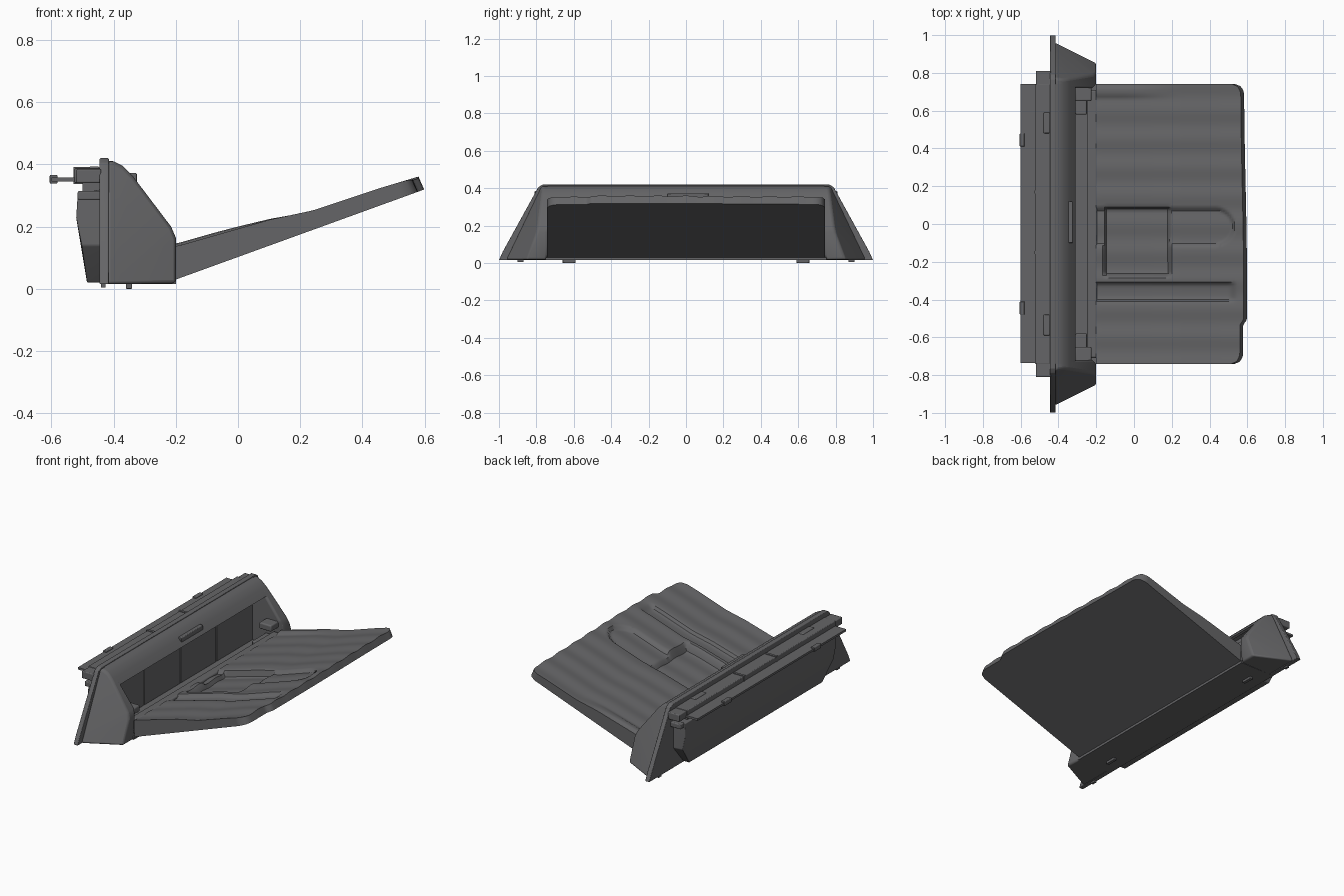
import bpy, bmesh, math

cube = bpy.data.objects.get("Cube")
if cube:
    bpy.data.objects.remove(cube, do_unlink=True)

grey = bpy.data.materials.new("charcoal plastic")
grey.use_nodes = True
COLOUR = (0.13, 0.13, 0.135, 1)
grey.diffuse_color = COLOUR
grey.node_tree.nodes["Principled BSDF"].inputs["Base Color"].default_value = COLOUR


def finish(name, bm, bevel=0.0, smooth=True):
    bmesh.ops.recalc_face_normals(bm, faces=bm.faces)
    mesh = bpy.data.meshes.new(name)
    bm.to_mesh(mesh)
    bm.free()
    mesh.materials.append(grey)
    ob = bpy.data.objects.new(name, mesh)
    bpy.context.collection.objects.link(ob)
    if bevel:
        mod = ob.modifiers.new("soft edges", 'BEVEL')
        mod.width, mod.segments = bevel, 3
        mod.limit_method, mod.angle_limit = 'ANGLE', math.radians(30)
    if smooth:
        bpy.ops.object.select_all(action='DESELECT')
        ob.select_set(True)
        bpy.context.view_layer.objects.active = ob
        bpy.ops.object.shade_smooth_by_angle(angle=math.radians(35))
    return ob


def hull(name, points, bevel=0.0):
    bm = bmesh.new()
    for p in points:
        bm.verts.new(p)
    bmesh.ops.convex_hull(bm, input=bm.verts)
    bmesh.ops.dissolve_limit(bm, angle_limit=0.02, verts=bm.verts, edges=bm.edges)
    return finish(name, bm, bevel)


def box(name, x, y, z, bevel=0.0):
    return hull(name, [(a, b, c) for a in x for b in y for c in z], bevel)


def extrude_y(name, profile, half, bevel=0.0):
    bm = bmesh.new()
    face = bm.faces.new([bm.verts.new((x, -half, z)) for x, z in profile])
    out = bmesh.ops.extrude_face_region(bm, geom=[face])
    verts = [v for v in out["geom"] if isinstance(v, bmesh.types.BMVert)]
    bmesh.ops.translate(bm, verts=verts, vec=(0, 2 * half, 0))
    return finish(name, bm, bevel)


def lerp_path(x, path):
    for (x0, z0), (x1, z1) in zip(path, path[1:]):
        if x <= x1:
            break
    return z0 + (z1 - z0) * (x - x0) / (x1 - x0)


def step(a, b, t):
    t = min(1, max(0, (t - a) / (b - a)))
    return t * t * (3 - 2 * t)


def band(a, b, t, soft=0.02):
    return step(a, a + soft, t) * (1 - step(b - soft, b, t))


# Trapezoid mounting flange
hull("mounting_flange", [(x, s * y, z) for x in (-0.445, -0.415) for s in (-1, 1)
                         for y, z in ((1, 0.015), (0.98, 0.06), (0.79, 0.405), (0.765, 0.42))], 0.004)

# Hood over the compartment
extrude_y("hood", [(-0.42, 0.412), (-0.40, 0.41), (-0.37, 0.395), (-0.34, 0.365), (-0.31, 0.325),
                   (-0.325, 0.32), (-0.35, 0.35), (-0.42, 0.37)], 0.74)

# Compartment floor and hinge strip
box("compartment_floor", (-0.43, -0.2), (-0.75, 0.75), (0.015, 0.03))
box("hinge_strip", (-0.25, -0.195), (-0.71, 0.71), (0.03, 0.13), 0.01)

# Rear wall panels with narrow seams
for i in range(4):
    y = -0.72 + i * 0.36
    box("rear_wall_panel", (-0.416, -0.40), (y + 0.003, y + 0.357), (0.03, 0.372), 0.003)

# Side cheeks, end brackets and feet
CHEEK = [(-0.42, 0.41), (-0.40, 0.41), (-0.37, 0.395), (-0.34, 0.365),
         (-0.215, 0.2), (-0.2, 0.165), (-0.2, 0.018), (-0.42, 0.015)]


def cheek_outer(x, z):
    t = (x + 0.42) / 0.22
    return 0.965 - 0.11 * t - (0.48 - 0.1 * t) * (z - 0.015)


for s in (-1, 1):
    pts = [(x, s * 0.72, z) for x, z in CHEEK if x < -0.21]
    pts += [(x, s * 0.745, z) for x, z in CHEEK if x > -0.21]
    pts += [(x, s * cheek_outer(x, z), z) for x, z in CHEEK]
    hull("side_cheek", pts, 0.012)
    box("stop_bracket", (-0.31, -0.225), sorted((s * 0.65, s * 0.74)), (0.15, 0.19), 0.008)
    box("bracket_stem", (-0.31, -0.25), sorted((s * 0.58, s * 0.72)), (0.03, 0.1), 0.006)
    box("foot", (-0.36, -0.34), sorted((s * 0.59, s * 0.66)), (0, 0.02), 0.003)
    box("bottom_tab", (-0.44, -0.425), sorted((s * 0.87, s * 0.9)), (0.004, 0.02))
    box("side_clip", (-0.52, -0.44), sorted((s * 0.73, s * 0.81)), (0.34, 0.385), 0.005)
    box("lower_clip", (-0.515, -0.44), sorted((s * 0.75, s * 0.79)), (0.285, 0.315), 0.005)
    box("rail_hook", (-0.48, -0.445), sorted((s * 0.48, s * 0.59)), (0.36, 0.393), 0.006)
    box("rail_end", (-0.605, -0.58), sorted((s * 0.41, s * 0.48)), (0.338, 0.366), 0.004)

# Finger latch on the hood
box("latch", (-0.35, -0.325), (-0.1, 0.12), (0.335, 0.372), 0.004)

# Back cover with clipped lower corners
hull("back_cover", [(x, s * y, z) for s in (-1, 1) for x, y, z in (
    (-0.44, 0.76, 0.32), (-0.515, 0.75, 0.305), (-0.52, 0.75, 0.23), (-0.44, 0.76, 0.14),
    (-0.502, 0.75, 0.14), (-0.485, 0.66, 0.02), (-0.44, 0.66, 0.02))], 0.004)

# Top rail, its thin flange and the joints across it
box("top_rail", (-0.525, -0.44), (-0.74, 0.74), (0.34, 0.388), 0.004)
box("rail_flange", (-0.6, -0.52), (-0.735, 0.742), (0.345, 0.358))
box("rail_web", (-0.5, -0.44), (-0.7, 0.7), (0.31, 0.345))
for y in (-0.15, 0.17):
    box("rail_joint", (-0.528, -0.45), (y - 0.008, y + 0.008), (0.337, 0.392))

# Open door: a moulded inner surface over a flat outer skin
TOP = [(-0.21, 0.138), (-0.18, 0.145), (0.1, 0.225), (0.24, 0.255), (0.45, 0.325), (0.6, 0.37)]
NX, NY, HALF = 70, 130, 0.742


def door_end(y):
    corner = max(0, (abs(y) - 0.68) / (HALF - 0.68))
    end = 0.598 - 0.015 * step(-0.3, HALF, y) - 0.02 * (1 - step(-0.54, -0.5, y))
    return end - 0.05 * (1 - math.sqrt(max(0, 1 - corner * corner)))


def door_bottom(x):
    return 0.03 + (x + 0.2) * 0.3625


def door_top(x, y):
    z = lerp_path(x, TOP) - 0.006
    z += 0.003 * math.cos(y * 42)
    # long rounded tray
    r = max(0, x - 0.43) / 0.1
    w = 0.105 * math.sqrt(max(0, 1 - r * r))
    cut = 0.018 * band(-w - 0.015, w - 0.015, y) if w > 0.02 else 0
    # deeper pocket near the hinge
    cut = max(cut, 0.045 * band(-0.28, 0.095, y) * band(-0.16, 0.195, x, 0.012))
    # side channel
    cut = max(cut, 0.02 * band(-0.415, -0.305, y) * (1 - step(0.5, 0.55, x)))
    # tapering ridge by the side
    z += 0.012 * band(0.66, 0.74, y, 0.03) * (1 - step(-0.1, 0.28, x))
    return max(z - cut, door_bottom(x) + 0.02)


bm = bmesh.new()
top, bottom = [], []
for j in range(NY + 1):
    y = -HALF + 2 * HALF * j / NY
    end = door_end(y)
    for i in range(NX + 1):
        u = i / NX
        x = -0.2 + u * (end + 0.2)
        xt = x - 0.018 * u
        top.append(bm.verts.new((xt, y, door_top(xt, y))))
        bottom.append(bm.verts.new((x, y, door_bottom(x))))
W = NX + 1
for j in range(NY):
    for i in range(NX):
        q = (j * W + i, j * W + i + 1, (j + 1) * W + i + 1, (j + 1) * W + i)
        bm.faces.new([top[k] for k in q])
        bm.faces.new([bottom[k] for k in reversed(q)])
rim = ([i for i in range(W)] + [j * W + NX for j in range(1, NY + 1)]
       + [NY * W + i for i in range(NX - 1, -1, -1)] + [j * W for j in range(NY - 1, 0, -1)])
for a, b in zip(rim, rim[1:] + rim[:1]):
    bm.faces.new((top[b], top[a], bottom[a], bottom[b]))
finish("open_door", bm)
